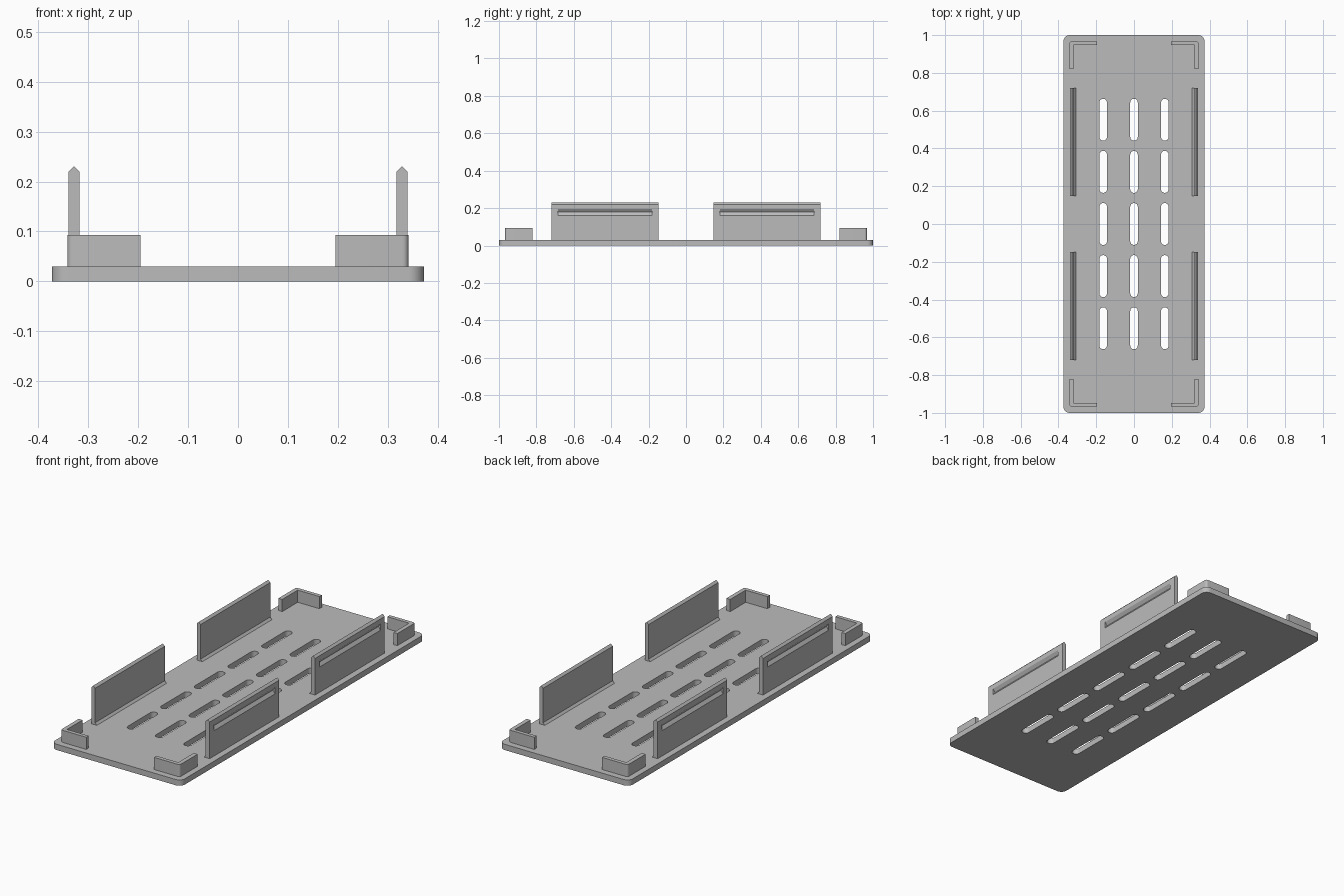
import bpy, bmesh
from math import pi, cos, sin
from mathutils import Vector

if "Cube" in bpy.data.objects:
    bpy.data.objects.remove(bpy.data.objects["Cube"])

grey = bpy.data.materials.new("plain grey")
grey.use_nodes = True
GREY = (0.5, 0.5, 0.5, 1)
grey.diffuse_color = GREY
grey.node_tree.nodes["Principled BSDF"].inputs["Base Color"].default_value = GREY

PLATE_TOP = 0.03


def finish(obj):
    """Give the part its colour and keep only the rounded corners smooth."""
    obj.data.materials.clear()
    obj.data.materials.append(grey)
    bpy.ops.object.select_all(action="DESELECT")
    obj.select_set(True)
    bpy.context.view_layer.objects.active = obj
    bpy.ops.object.shade_smooth_by_angle(angle=pi / 6)


def arc(cx, cy, r, start, end, steps):
    angles = [start + (end - start) * i / steps for i in range(steps + 1)]
    return [(cx + r * cos(a), cy + r * sin(a)) for a in angles]


def rounded_rect(cx, cy, hx, hy, r, steps):
    pts = []
    for i, (sx, sy) in enumerate([(1, 1), (-1, 1), (-1, -1), (1, -1)]):
        pts += arc(cx + sx * (hx - r), cy + sy * (hy - r), r,
                   i * pi / 2, (i + 1) * pi / 2, steps)
    # Drop points that coincide where two arcs meet
    return [p for i, p in enumerate(pts)
            if (Vector(p) - Vector(pts[i - 1])).length > 1e-5]


def prism(name, points, offset):
    """Sweep a flat 3D outline along an offset into a solid."""
    bm = bmesh.new()
    face = bm.faces.new([bm.verts.new(p) for p in points])
    swept = bmesh.ops.extrude_face_region(bm, geom=[face], use_keep_orig=True)
    verts = [v for v in swept["geom"] if isinstance(v, bmesh.types.BMVert)]
    bmesh.ops.translate(bm, verts=verts, vec=offset)
    bmesh.ops.recalc_face_normals(bm, faces=bm.faces)
    mesh = bpy.data.meshes.new(name)
    bm.to_mesh(mesh)
    bm.free()
    obj = bpy.data.objects.new(name, mesh)
    bpy.context.collection.objects.link(obj)
    return obj


# Base plate: rounded outline with a grid of slots, filled and thickened
outlines = [rounded_rect(0, 0, 0.373, 1, 0.032, 8)]
for col in (-1, 0, 1):
    for row in (-2, -1, 0, 1, 2):
        outlines.append(rounded_rect(col * 0.163, row * 0.276, 0.02, 0.111, 0.02, 8))
curve = bpy.data.curves.new("base_outline", "CURVE")
curve.dimensions = "2D"
curve.fill_mode = "BOTH"
curve.extrude = PLATE_TOP / 2
for pts in outlines:
    spline = curve.splines.new("POLY")
    spline.points.add(len(pts) - 1)
    for point, (x, y) in zip(spline.points, pts):
        point.co = (x, y, 0, 1)
    spline.use_cyclic_u = True
outline = bpy.data.objects.new("base_outline", curve)
bpy.context.collection.objects.link(outline)
depsgraph = bpy.context.evaluated_depsgraph_get()
mesh = bpy.data.meshes.new_from_object(outline.evaluated_get(depsgraph))
bpy.data.objects.remove(outline)
bm = bmesh.new()
bm.from_mesh(mesh)
bmesh.ops.remove_doubles(bm, verts=bm.verts, dist=1e-5)
bmesh.ops.translate(bm, verts=bm.verts, vec=(0, 0, PLATE_TOP / 2))
bmesh.ops.recalc_face_normals(bm, faces=bm.faces)
bm.to_mesh(mesh)
bm.free()
base = bpy.data.objects.new("base_plate", mesh)
bpy.context.collection.objects.link(base)
finish(base)

# Cross-sections (x, z) of a side wall with peaked top and base chamfer, and its groove
WALL = [(0.34, 0.028), (0.34, 0.22), (0.329, 0.231), (0.318, 0.22),
        (0.318, 0.041), (0.308, PLATE_TOP), (0.308, 0.028)]
GROOVE = [(0.352, 0.145), (0.328, 0.178), (0.352, 0.213)]

# Corner bracket outline with a rounded outer corner
BRACKET = [(0.195, 0.967), (0.195, 0.947), (0.32, 0.947), (0.32, 0.82), (0.342, 0.82)]
BRACKET += arc(0.33, 0.955, 0.012, 0, pi / 2, 5)

for sx, side in ((1, "left"), (-1, "right")):
    for sy, end in ((1, "back"), (-1, "front")):
        # Clip wall with a V groove on its outer face
        wall = prism(f"{end}_{side}_wall",
                     [(sx * x, sy * 0.147, z) for x, z in WALL], (0, sy * 0.572, 0))
        cutter = prism("groove_cutter",
                       [(sx * x, sy * 0.182, z) for x, z in GROOVE], (0, sy * 0.502, 0))
        cutter.hide_render = True
        cut = wall.modifiers.new("groove", "BOOLEAN")
        cut.operation = "DIFFERENCE"
        cut.solver = "EXACT"
        cut.object = cutter
        bpy.context.view_layer.objects.active = wall
        bpy.ops.object.modifier_apply(modifier=cut.name)
        bpy.data.objects.remove(cutter)
        finish(wall)

        # L-shaped corner bracket
        bracket = prism(f"{end}_{side}_bracket",
                        [(sx * x, sy * y, 0.028) for x, y in BRACKET], (0, 0, 0.065))
        finish(bracket)
